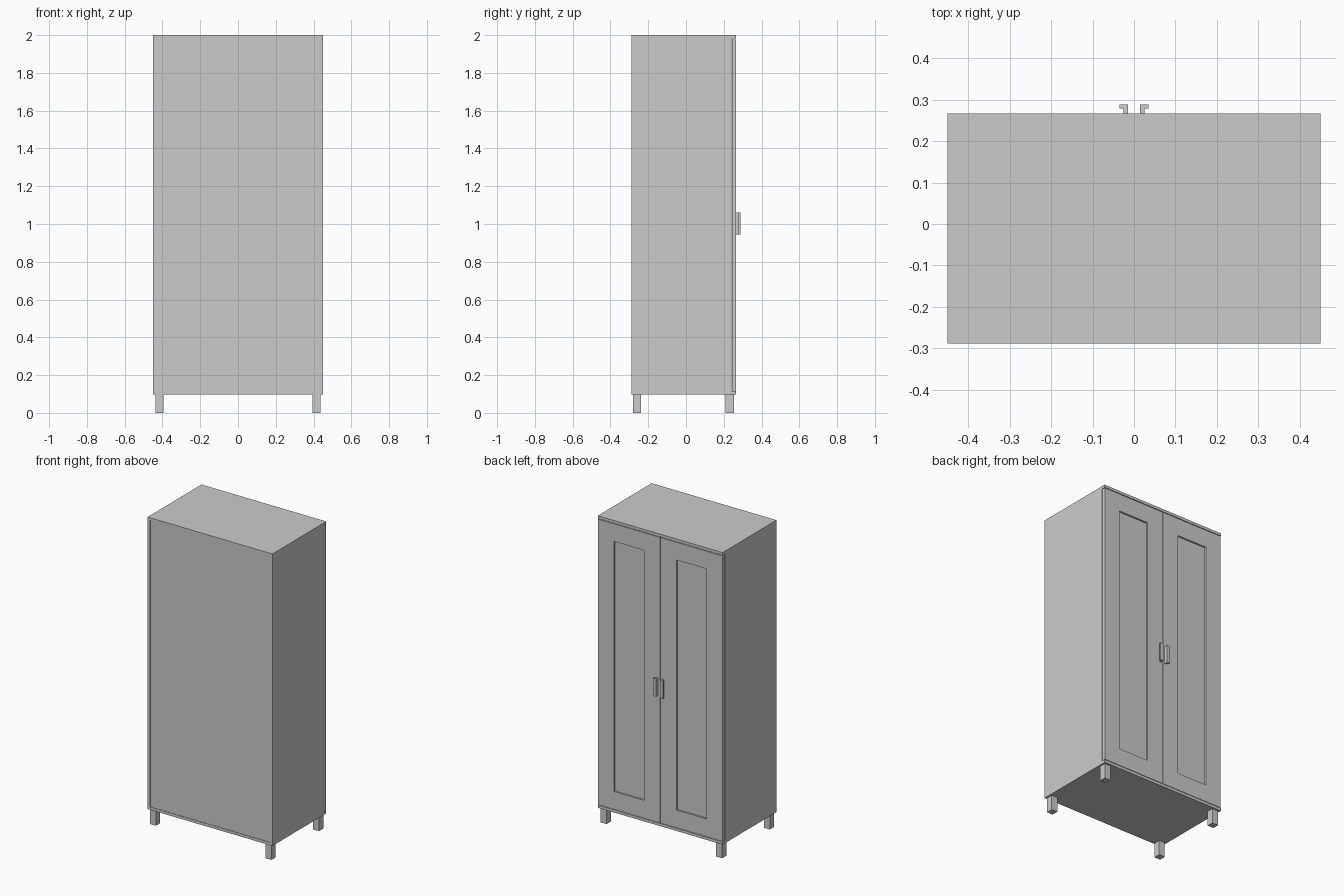
import bpy, bmesh

if "Cube" in bpy.data.objects:
    bpy.data.objects.remove(bpy.data.objects["Cube"])


def obj_from_bm(name, bm):
    bmesh.ops.recalc_face_normals(bm, faces=bm.faces)
    mesh = bpy.data.meshes.new(name)
    bm.to_mesh(mesh)
    bm.free()
    ob = bpy.data.objects.new(name, mesh)
    bpy.context.collection.objects.link(ob)
    return ob


def add_box(bm, x, y, z):
    verts = bmesh.ops.create_cube(bm, size=1)["verts"]
    for v in verts:
        v.co = [lo + (c + 0.5) * (hi - lo) for c, (lo, hi) in zip(v.co, (x, y, z))]


def box(name, x, y, z):
    bm = bmesh.new()
    add_box(bm, x, y, z)
    return obj_from_bm(name, bm)


W, BACK, FRONT = 0.45, -0.2885, 0.266
BOTTOM, TOP, T = 0.097, 2.0, 0.018
SIDE_FRONT = 0.241

# Carcass
box("top_panel", (-W, W), (BACK, FRONT), (TOP - T, TOP))
box("bottom_panel", (-W, W), (BACK, FRONT), (BOTTOM, BOTTOM + T))
box("back_panel", (-W + T, W - T), (BACK + 0.003, BACK + 0.010),
    (BOTTOM + T, TOP - T))

# Doors: inner and outer stiles, two rails, recessed panel
Y0, Y1 = 0.244, 0.266
Z0, Z1 = BOTTOM + T + 0.003, TOP - T - 0.004
X0, X1 = 0.002, W - 0.001
F = 0.115


def span(s, a, b):
    return tuple(sorted((s * a, s * b)))


for side, s in (("left", -1), ("right", 1)):
    box(side + "_side_panel", span(s, W - T, W), (BACK, SIDE_FRONT),
        (BOTTOM + T, TOP - T))

    bm = bmesh.new()
    for a, b in ((X0, X0 + F), (X1 - F, X1)):
        add_box(bm, span(s, a, b), (Y0, Y1), (Z0, Z1))
    for a, b in ((Z0, Z0 + F), (Z1 - F, Z1)):
        add_box(bm, span(s, X0 + F, X1 - F), (Y0, Y1 - 0.0005), (a, b))
    add_box(bm, span(s, X0 + F, X1 - F), (Y0 + 0.002, Y1 - 0.012),
            (Z0 + F, Z1 - F))
    obj_from_bm(side + "_door", bm)

    # L-section handle
    profile = [(0.015, Y1), (0.025, Y1), (0.025, 0.279),
               (0.0355, 0.279), (0.0355, 0.2885), (0.015, 0.2885)]
    bm = bmesh.new()
    face = bm.faces.new([bm.verts.new((s * x, y, 0.945)) for x, y in profile])
    ext = bmesh.ops.extrude_face_region(bm, geom=[face])["geom"]
    bmesh.ops.translate(bm, vec=(0, 0, 0.117),
                        verts=[g for g in ext if isinstance(g, bmesh.types.BMVert)])
    obj_from_bm(side + "_handle", bm)

    # Legs
    for end, y in (("rear", (-0.281, -0.238)), ("front", (0.210, 0.253))):
        box(f"{side}_{end}_leg", span(s, 0.395, 0.438), y, (0, BOTTOM))
